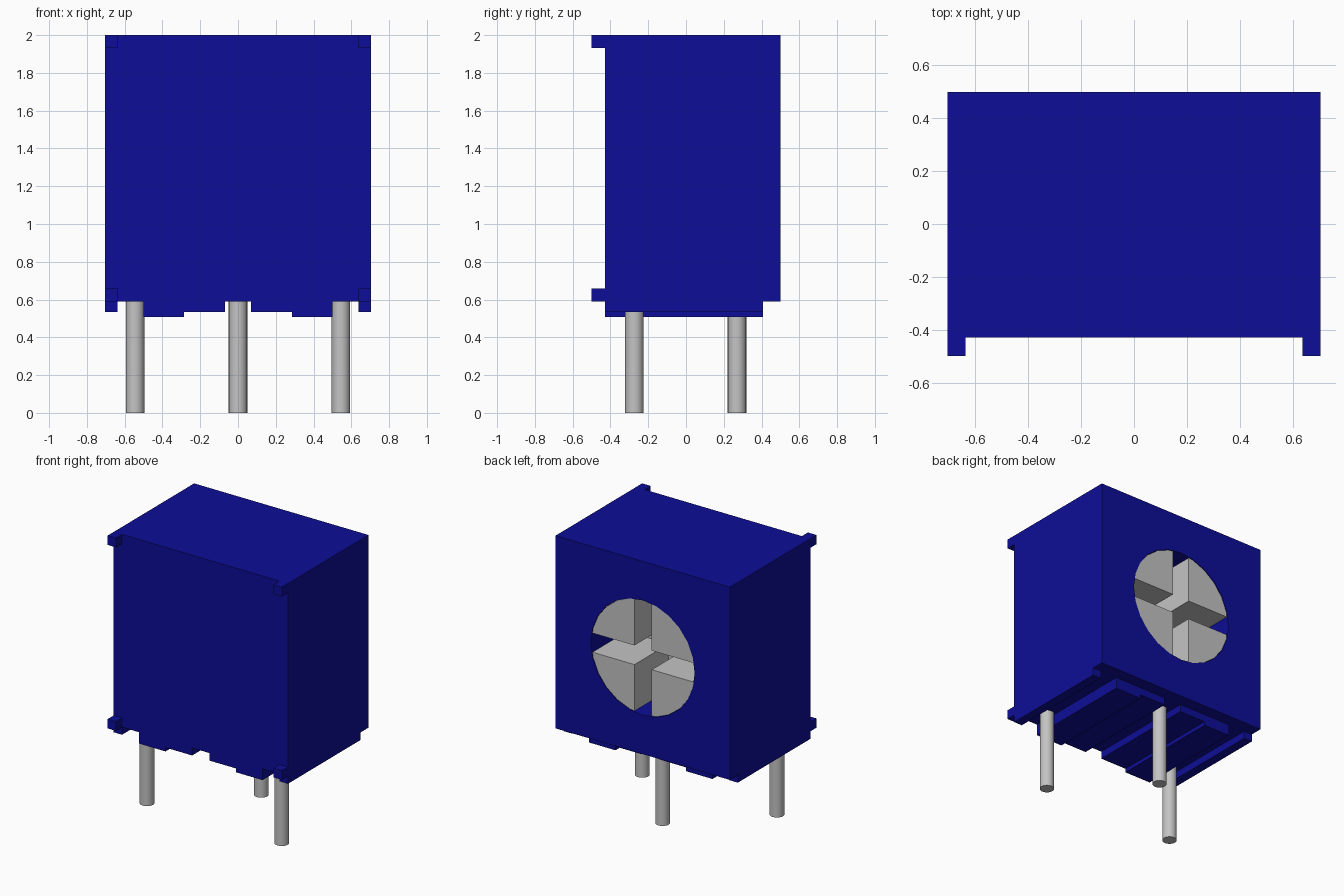
import bpy
import math
from mathutils import Vector

default = bpy.data.objects.get("Cube")
if default:
    bpy.data.objects.remove(default, do_unlink=True)


def make_material(name, colour):
    mat = bpy.data.materials.new(name)
    mat.use_nodes = True
    mat.diffuse_color = colour
    for node in mat.node_tree.nodes:
        if node.type == 'BSDF_PRINCIPLED':
            node.inputs["Base Color"].default_value = colour
            node.inputs["Roughness"].default_value = 0.6
    return mat


BLUE = make_material("deep blue plastic", (0.004, 0.004, 0.31, 1))
GREY = make_material("grey metal", (0.55, 0.55, 0.55, 1))


def finish(name, mat):
    obj = bpy.context.object
    obj.name = name
    obj.data.materials.append(mat)
    return obj


def box(name, low, high, mat):
    """Axis-aligned box between two corners."""
    low, high = Vector(low), Vector(high)
    bpy.ops.mesh.primitive_cube_add(size=1, location=(low + high) / 2)
    obj = finish(name, mat)
    obj.scale = high - low
    bpy.ops.object.transform_apply(location=False, rotation=False, scale=True)
    return obj


def cylinder(name, radius, start, end, mat, sides=24):
    """Cylinder running from start to end."""
    start, end = Vector(start), Vector(end)
    axis = end - start
    bpy.ops.mesh.primitive_cylinder_add(
        vertices=sides, radius=radius, depth=axis.length,
        location=(start + end) / 2,
        rotation=axis.to_track_quat('Z', 'Y').to_euler())
    return finish(name, mat)


def cut(target, cutter):
    mod = target.modifiers.new("cut", 'BOOLEAN')
    mod.operation = 'DIFFERENCE'
    mod.solver = 'EXACT'
    mod.object = cutter
    bpy.context.view_layer.objects.active = target
    bpy.ops.object.modifier_apply(modifier=mod.name)
    bpy.data.objects.remove(cutter, do_unlink=True)


HALF_W, FRONT, BACK = 0.705, -0.43, 0.5
BASE, TOP = 0.59, 2.0
MID_Z = (BASE + TOP) / 2
FLOOR = 0.0          # depth of the round pocket
DIAL_R, SLOT = 0.42, 0.07

# Housing with a round pocket in the back
body = box("housing", (-HALF_W, FRONT, BASE), (HALF_W, BACK, TOP), BLUE)
cut(body, cylinder("pocket_cutter", DIAL_R, (0, FLOOR, MID_Z),
                   (0, BACK + 0.1, MID_Z), BLUE))

# Adjusting dial with a deep cross slot
dial = cylinder("adjusting_dial", DIAL_R - 0.002, (0, FLOOR + 0.002, MID_Z),
                (0, BACK - 0.004, MID_Z), GREY)
for half_x, half_z in ((SLOT, 0.6), (0.6, SLOT)):
    cut(dial, box("slot_cutter", (-half_x, 0.1, MID_Z - half_z),
                  (half_x, 0.7, MID_Z + half_z), GREY))

# Small standoff blocks at the front corners
FOOT = 0.068
for side, x in (("right", -HALF_W), ("left", HALF_W - FOOT)):
    for level, z in (("lower", BASE), ("upper", TOP - FOOT)):
        box(f"{level}_{side}_standoff", (x, -0.5, z),
            (x + FOOT, FRONT, z + FOOT), BLUE)

# Ribs under the housing: inner edge, outer edge, lowest height
RIBS = {"inner_rib": (0.07, 0.285, 0.535),
        "deep_rib": (0.285, 0.5, 0.507),
        "edge_rib": (0.637, HALF_W, 0.535)}
for name, (inner, outer, low) in RIBS.items():
    for side, a, b in (("left", inner, outer), ("right", -outer, -inner)):
        box(f"{side}_{name}", (a, FRONT, low), (b, 0.408, BASE), BLUE)

# Three round pins
for name, x, y in (("right_pin", -0.545, -0.273), ("middle_pin", 0, 0.27),
                   ("left_pin", 0.545, -0.273)):
    cylinder(name, 0.049, (x, y, 0), (x, y, BASE + 0.01), GREY)
    bpy.ops.object.shade_smooth_by_angle(angle=math.radians(30))
